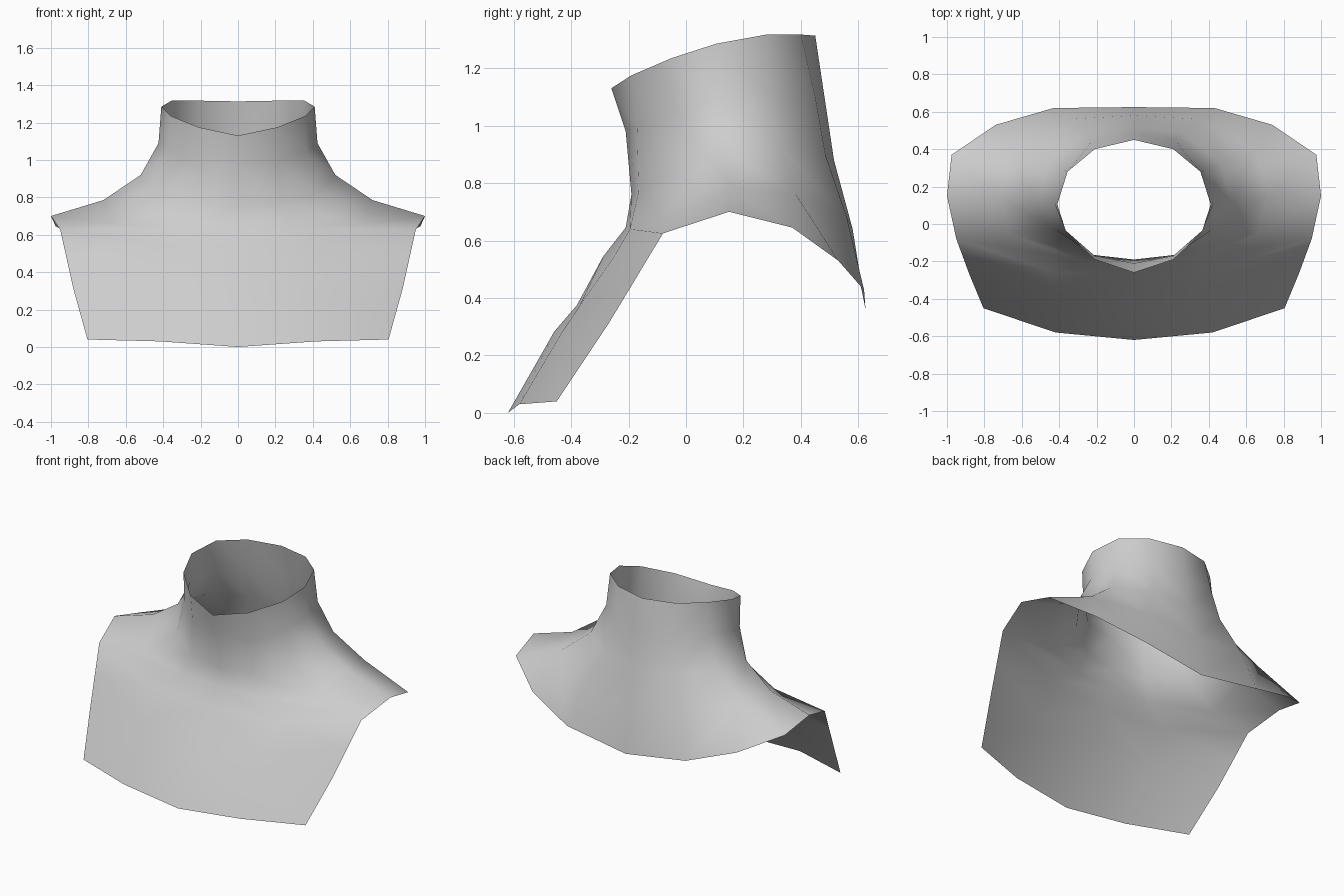
import bpy
import bmesh

cube = bpy.data.objects.get("Cube")
if cube:
    bpy.data.objects.remove(cube, do_unlink=True)

# Plain light grey cloth
cloth = bpy.data.materials.new("light_grey_cloth")
cloth.use_nodes = True
cloth.diffuse_color = (0.61, 0.61, 0.61, 1)
cloth.node_tree.nodes["Principled BSDF"].inputs["Base Color"].default_value = (0.61, 0.61, 0.61, 1)

# Half rings of the collar, front centre round to back centre
neck_rim = [(0, -.26, 1.13), (.21, -.19, 1.175), (.36, -.05, 1.235), (.41, .105, 1.285),
            (.355, .28, 1.317), (.21, .40, 1.317), (0, .45, 1.313)]
neck_mid = [(0, -.21, .98), (.21, -.17, .99), (.365, -.035, 1.04), (.425, .11, 1.09),
            (.375, .29, 1.11), (.22, .45, 1.10), (0, .482, 1.10)]
neck_base = [(0, -.19, .76), (.22, -.165, .77), (.42, -.03, .82), (.52, .12, .92),
             (.46, .33, .92), (.26, .485, .90), (0, .515, .88)]
shoulder = [(0, -.21, .645), (.28, -.195, .64), (.66, -.055, .655), (.72, .15, .785),
            (.65, .38, .765), (.36, .56, .68), (0, .58, .64)]
outer = [(0, -.288, .545), (.45, -.25, .545), (.95, -.08, .625), (1.0, .15, .70),
         (.975, .37, .645), (.43, .62, .427), (0, .625, .36)]
# Front bib rows below the shoulders, and the corner of the back flap
bib_top = [(0, -.38, .375), (.42, -.372, .37), (.915, -.175, .467)]
bib_mid = [(0, -.458, .284), (.42, -.43, .284), (.88, -.27, .31)]
bib_hem = [(0, -.62, 0), (.42, -.58, .03), (.805, -.45, .04)]
back_corner = (.74, .53, .53)

bm = bmesh.new()
rings = [[bm.verts.new(p) for p in ring]
         for ring in (neck_rim, neck_mid, neck_base, shoulder, outer, bib_top, bib_mid, bib_hem)]
corner = bm.verts.new(back_corner)

# Skin neighbouring rings; the bib rows are shorter and cover only the front
for upper, lower in zip(rings, rings[1:]):
    for i in range(min(len(upper), len(lower)) - 1):
        if lower is rings[4] and i == 4:
            # The back flap gains one extra hem point here
            bm.faces.new((upper[4], lower[4], corner))
            bm.faces.new((upper[4], corner, lower[5], upper[5]))
        else:
            bm.faces.new((upper[i], lower[i], lower[i + 1], upper[i + 1]))

for face in bm.faces:
    face.smooth = True
mesh = bpy.data.meshes.new("neck_collar")
bm.to_mesh(mesh)
bm.free()
mesh.materials.append(cloth)

collar = bpy.data.objects.new("neck_collar", mesh)
bpy.context.collection.objects.link(collar)
mirror = collar.modifiers.new("mirror_halves", "MIRROR")
mirror.use_clip = True
mirror.merge_threshold = 0.001
